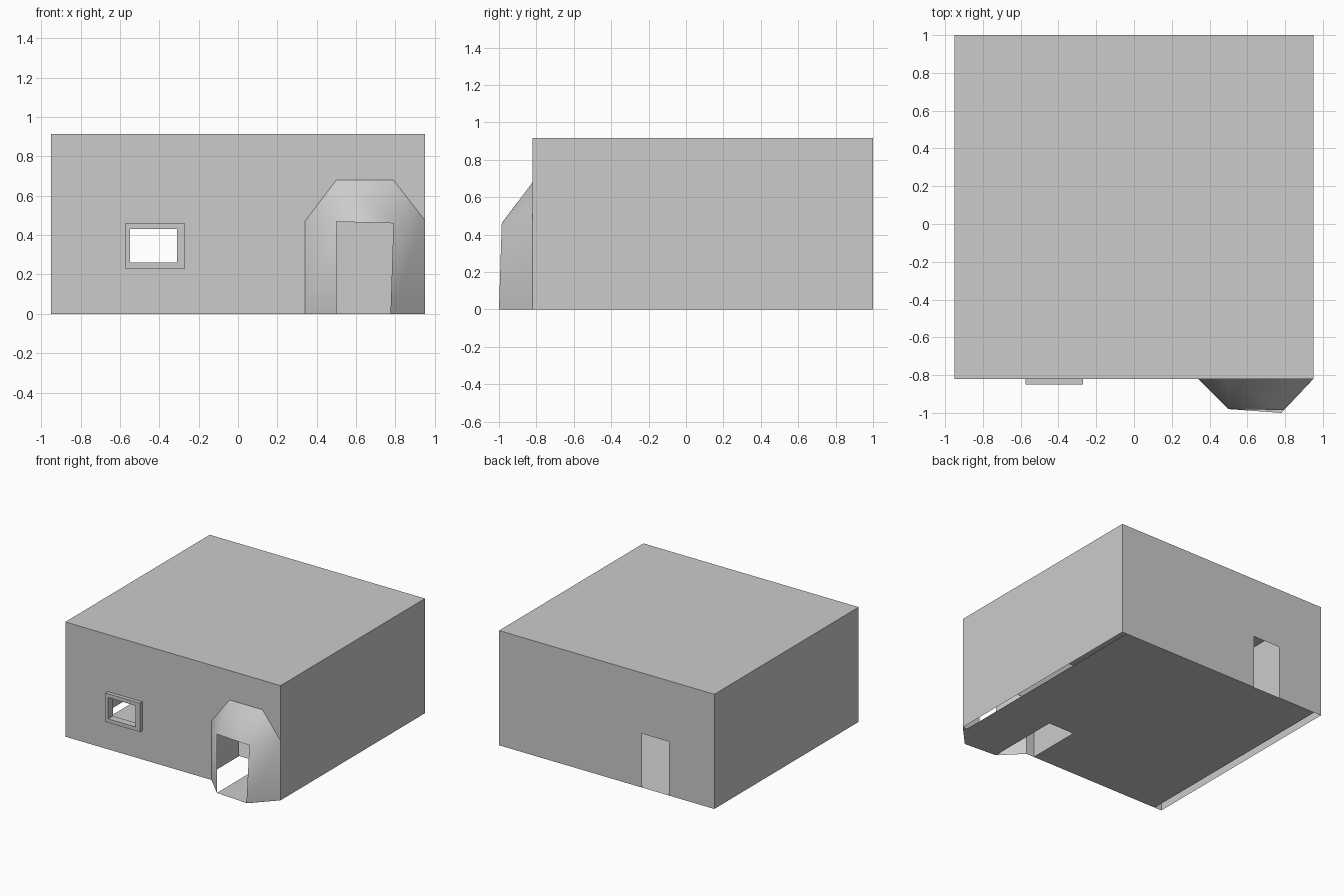
import bpy

if "Cube" in bpy.data.objects:
    bpy.data.objects.remove(bpy.data.objects["Cube"])

X0, X1, Y0, Y1, H = -0.95, 0.95, -0.82, 1.0, 0.915


def mesh(name, verts, faces, smooth=False):
    me = bpy.data.meshes.new(name)
    me.from_pydata(verts, [], faces)
    me.update()
    ob = bpy.data.objects.new(name, me)
    bpy.context.collection.objects.link(ob)
    for p in me.polygons:
        p.use_smooth = smooth
    return ob


def panel(name, us, vs, place, holes=(), flip=False):
    """Flat sheet on a grid of cuts, leaving out the hole cells."""
    n = len(vs)
    verts = [place(u, v) for u in us for v in vs]
    faces = []
    for i in range(len(us) - 1):
        for j in range(n - 1):
            if (i, j) not in holes:
                f = [i * n + j, (i + 1) * n + j, (i + 1) * n + j + 1, i * n + j + 1]
                faces.append(f[::-1] if flip else f)
    return mesh(name, verts, faces)


# Outer shell: thin walls and roof
panel("front_wall", [X0, -0.55, -0.31, 0.34, 0.5, 0.79, X1],
      [0, 0.26, 0.43, 0.47, 0.68, H], lambda u, v: (u, Y0, v),
      {(1, 1)} | {(4, j) for j in range(3)} | {(3, j) for j in range(3)})
panel("back_wall", [X0, -0.55, -0.31, X1], [0, 0.43, H],
      lambda u, v: (u, Y1, v), {(1, 0)}, True)
panel("left_wall", [Y0, Y1], [0, H], lambda u, v: (X0, u, v), (), True)
panel("right_wall", [Y0, Y1], [0, H], lambda u, v: (X1, u, v))
panel("roof", [X0, X1], [Y0, Y1], lambda u, v: (u, v, H))

# Floor with side gaps and an open notch beside the passage
panel("floor", [-0.885, 0.27, 0.5, 0.91], [Y0, -0.37, Y1],
      lambda u, v: (u, v, 0), {(1, 0)})
mesh("porch_floor", [(0.5, -0.98, 0), (0.78, -1.0, 0), (X1, Y0, 0), (0.5, Y0, 0)],
     [(0, 1, 2, 3)])
panel("passage_wall", [Y0, -0.37], [0, 0.47], lambda u, v: (0.27, u, v))

# Flared entrance hood
hood = mesh("entrance_hood", [
    (0.34, Y0, 0), (0.34, Y0, 0.47), (0.5, Y0, 0.68),
    (0.79, Y0, 0.68), (X1, Y0, 0.475), (X1, Y0, 0),
    (0.5, -0.98, 0), (0.5, -0.98, 0.468),
    (0.79, -0.985, 0.46), (0.775, -1.0, 0)],
    [(0, 6, 7, 1), (1, 7, 2), (2, 7, 8, 3), (3, 8, 4), (4, 8, 9, 5)], True)

# Window frame: four-sided ring swept through depth
outer = [(-0.575, 0.23), (-0.27, 0.23), (-0.27, 0.46), (-0.575, 0.46)]
inner = [(-0.55, 0.26), (-0.31, 0.26), (-0.31, 0.43), (-0.55, 0.43)]
verts = [(x, y, z) for ring, y in ((outer, Y0), (outer, -0.85), (inner, -0.85), (inner, -0.79))
         for x, z in ring]
mesh("window_frame", verts,
     [(r * 4 + i, r * 4 + (i + 1) % 4, r * 4 + 4 + (i + 1) % 4, r * 4 + 4 + i)
      for r in range(3) for i in range(4)])
